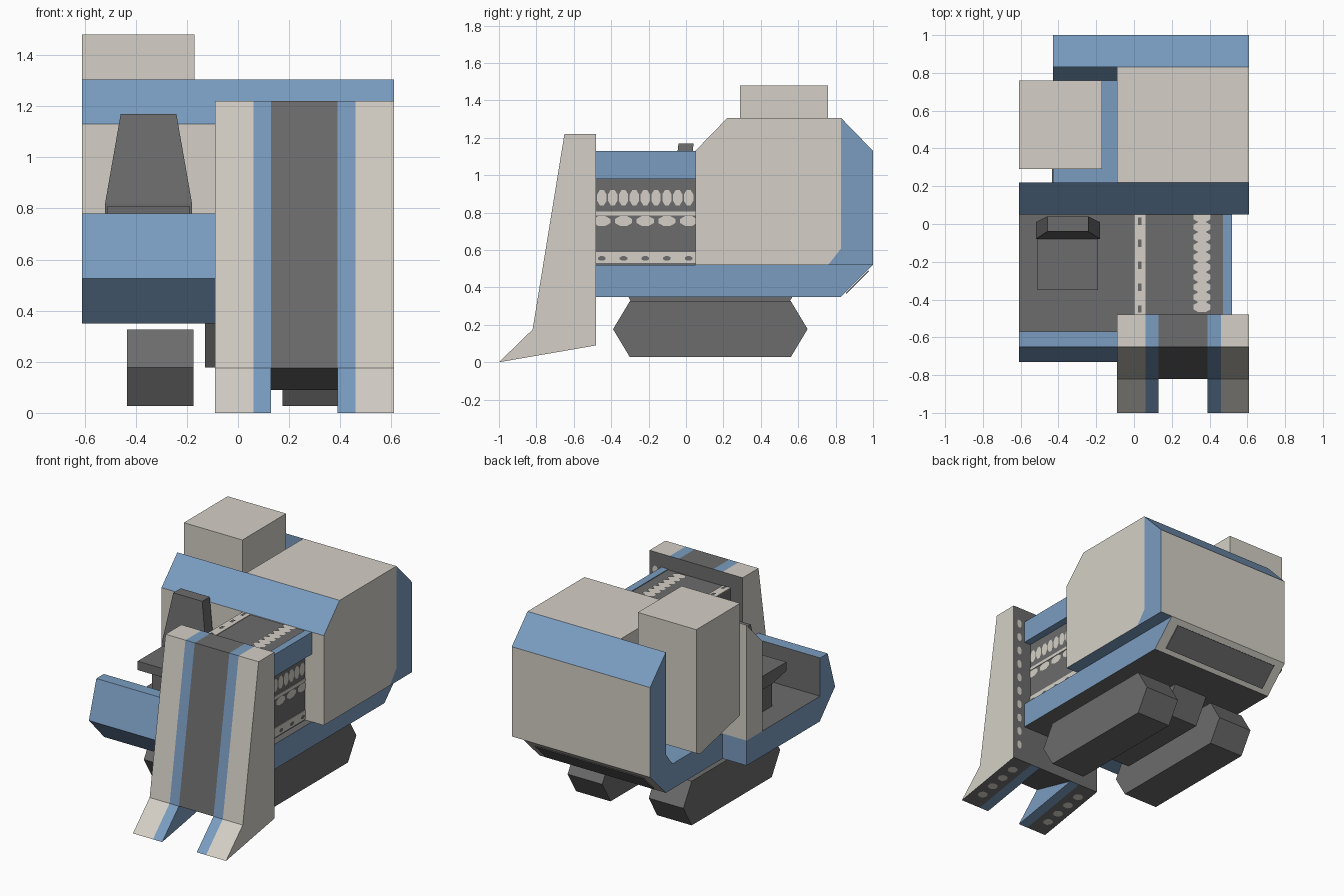
import bpy, bmesh, math
from mathutils import Vector

if "Cube" in bpy.data.objects:
    bpy.data.objects.remove(bpy.data.objects["Cube"])

def material(name, rgb):
    m = bpy.data.materials.new(name)
    m.diffuse_color = (*rgb, 1)
    m.use_nodes = True
    m.node_tree.nodes["Principled BSDF"].inputs["Base Color"].default_value = m.diffuse_color
    return m

MATS = [material("cream", (0.66, 0.63, 0.57)),
        material("blue", (0.195, 0.335, 0.53)),
        material("dark grey", (0.15, 0.15, 0.15))]
CREAM, BLUE, GREY = range(3)

def finish(name, bm, mat, rule=None):
    """Turn a bmesh into an object; rule(normal) may override the colour of a face."""
    bm.normal_update()
    for f in bm.faces:
        pick = rule(f.normal) if rule else None
        f.material_index = mat if pick is None else pick
    me = bpy.data.meshes.new(name)
    bm.to_mesh(me)
    bm.free()
    for m in MATS:
        me.materials.append(m)
    ob = bpy.data.objects.new(name, me)
    bpy.context.collection.objects.link(ob)
    return ob

def prism(name, profile, x0, x1, mat, rule=None):
    """Extrude a (y, z) profile along x."""
    bm = bmesh.new()
    face = bm.faces.new([bm.verts.new((x0, y, z)) for y, z in profile])
    ext = bmesh.ops.extrude_face_region(bm, geom=[face])
    for v in ext["geom"]:
        if isinstance(v, bmesh.types.BMVert):
            v.co.x = x1
    bmesh.ops.recalc_face_normals(bm, faces=bm.faces)
    return finish(name, bm, mat, rule)

def box(name, x0, x1, y0, y1, z0, z1, mat, rule=None):
    return prism(name, [(y0, z0), (y1, z0), (y1, z1), (y0, z1)], x0, x1, mat, rule)

def spots(name, centres, u, v, a, b, mat, sides=8):
    """Thin painted spots facing u x v."""
    bm = bmesh.new()
    u, v = Vector(u).normalized(), Vector(v).normalized()
    for c in centres:
        ring = [(i + 0.5) * math.tau / sides for i in range(sides)]
        bm.faces.new([bm.verts.new(Vector(c) + u * a * math.cos(t) + v * b * math.sin(t)) for t in ring])
    return finish(name, bm, mat)

# Front mast: outer cream legs, blue stripes, grey centre
leg = [(-1, 0), (-0.82, 0.175), (-0.65, 1.22), (-0.48, 1.22), (-0.48, 0.09)]
hidden = lambda n: GREY if n.y > 0.9 or n.z < -0.5 else None
for side, s in (("left", -1), ("right", 1)):
    cx = 0.26
    prism(side + "_mast_leg", leg, cx + s * 0.20, cx + s * 0.35, CREAM, hidden)
    prism(side + "_mast_stripe", leg, cx + s * 0.13, cx + s * 0.20, BLUE,
          lambda n: GREY if n.y > 0.9 else None)
    spots(side + "_mast_bottom_spots",
          [(cx + s * 0.275, y, 0.173 * (y + 1) - 0.004) for y in (-0.88, -0.78, -0.68, -0.58)],
          (0, 1, 0.173), (1, 0, 0), 0.03, 0.035, CREAM)
spots("mast_back_spots", [(0.565, -0.476, 0.2 + i * 0.1) for i in range(10)],
      (0, 0, 1), (1, 0, 0), 0.03, 0.02, CREAM)
prism("mast_centre", leg[1:], 0.13, 0.39, GREY)

# Main frame under the body
prism("main_frame", [(-0.48, 0.35), (0.83, 0.35), (1, 0.52), (-0.48, 0.52)], -0.09, 0.52, BLUE,
      lambda n: GREY if abs(n.z) > 0.9 else CREAM if n.y > 0.5 else None)
prism("rear_left_frame", [(0.22, 0.35), (0.83, 0.35), (1, 0.52), (0.22, 0.52)], -0.43, -0.09, BLUE,
      lambda n: GREY if n.z < -0.9 else CREAM if n.y > 0.5 else None)
prism("rear_lower_panel", [(0.855, 0.37), (0.975, 0.49), (0.979, 0.486), (0.859, 0.366)],
      -0.36, 0.45, GREY)

# Operator tub with upturned front wall
prism("operator_tub", [(0.22, 0.35), (-0.565, 0.35), (-0.73, 0.525), (-0.65, 0.78),
                       (-0.57, 0.78), (-0.57, 0.52), (0.22, 0.52)], -0.61, -0.09, BLUE,
      lambda n: GREY if (n.y > 0.9 or n.z > 0.9) else None).data
# keep the top rim of the tub and its rear end blue
for f in bpy.data.objects["operator_tub"].data.polygons:
    if f.center.z > 0.77 or f.center.y > 0.2:
        f.material_index = BLUE

# Seat
box("seat_pedestal", -0.45, -0.25, -0.28, 0.0, 0.52, 0.73, GREY)
prism("seat_cushion", [(-0.35, 0.75), (-0.35, 0.81), (-0.08, 0.81), (0.0, 0.81), (0.0, 0.72), (-0.2, 0.72)],
      -0.51, -0.19, GREY)
back = prism("seat_back", [(-0.08, 0.78), (-0.08, 0.82), (-0.04, 1.17), (0.04, 1.17), (0.01, 0.78)],
             -0.52, -0.18, GREY)
for v in back.data.vertices:
    if v.co.z > 1:
        v.co.x = -0.35 + (v.co.x + 0.35) * 0.64

# Middle machinery block between mast and body, with rail
box("middle_block", 0, 0.47, -0.48, 0.05, 0.52, 1.125, GREY)
box("side_rail", 0.47, 0.52, -0.48, 0.05, 0.98, 1.13, BLUE)
ys = [-0.45 + i * 0.058 for i in range(9)]
X, Y, Z = (1, 0, 0), (0, 1, 0), (0, 0, 1)
spots("side_upper_spots", [(0.474, y, 0.88) for y in ys], Y, Z, 0.027, 0.045, CREAM)
spots("side_middle_spots", [(0.474, y, 0.755) for y in ys[::2]], Y, Z, 0.05, 0.028, CREAM)
box("side_middle_strip", 0.47, 0.474, -0.48, 0.05, 0.785, 0.805, CREAM)
box("side_lower_strip", 0.47, 0.474, -0.48, 0.05, 0.53, 0.59, CREAM)
spots("side_lower_dots", [(0.478, y, 0.555) for y in ys[::2]], Y, Z, 0.022, 0.013, GREY)
box("top_left_strip", 0, 0.06, -0.48, 0.05, 1.125, 1.129, CREAM)
spots("top_left_dashes", [(0.03, y, 1.133) for y in ys[::2]], X, Y, 0.014, 0.028, GREY, 4)
spots("top_zigzag", [(0.36, -0.44 + i * 0.053, 1.129) for i in range(10)], X, Y, 0.05, 0.029, CREAM)

# Rear body: cross wall, engine housing and rear panel
slope = lambda n: BLUE if (n.z > 0.5 and n.y < -0.5) or n.z < -0.5 else None
prism("cross_wall", [(0.05, 0.52), (0.05, 1.13), (0.22, 1.305), (0.22, 0.52)], -0.61, -0.09, CREAM, slope)
prism("engine_housing", [(0.05, 0.52), (0.05, 1.13), (0.22, 1.305), (0.83, 1.305), (0.83, 0.61), (0.76, 0.52)],
      -0.09, 0.61, CREAM, slope)
prism("rear_panel", [(0.83, 0.61), (0.83, 1.305), (1, 1.13), (1, 0.52), (0.76, 0.52)], -0.43, 0.61, BLUE,
      lambda n: CREAM if n.y > 0.95 else None)

# Tall tank in the left recess
prism("tall_tank", [(0.29, 0.72), (0.29, 1.48), (0.76, 1.48), (0.76, 0.64), (0.72, 0.62)], -0.61, -0.17, CREAM)

# Undercarriage
track = [(-0.39, 0.177), (-0.30, 0.027), (0.56, 0.027), (0.65, 0.177), (0.56, 0.327), (-0.30, 0.327)]
for side, s in (("left", -1), ("right", 1)):
    prism(side + "_track", track, s * 0.175, s * 0.435, GREY)
prism("undercarriage", [(-0.31, 0.352), (-0.21, 0.177), (0.47, 0.177), (0.57, 0.352)], -0.13, 0.13, GREY)
